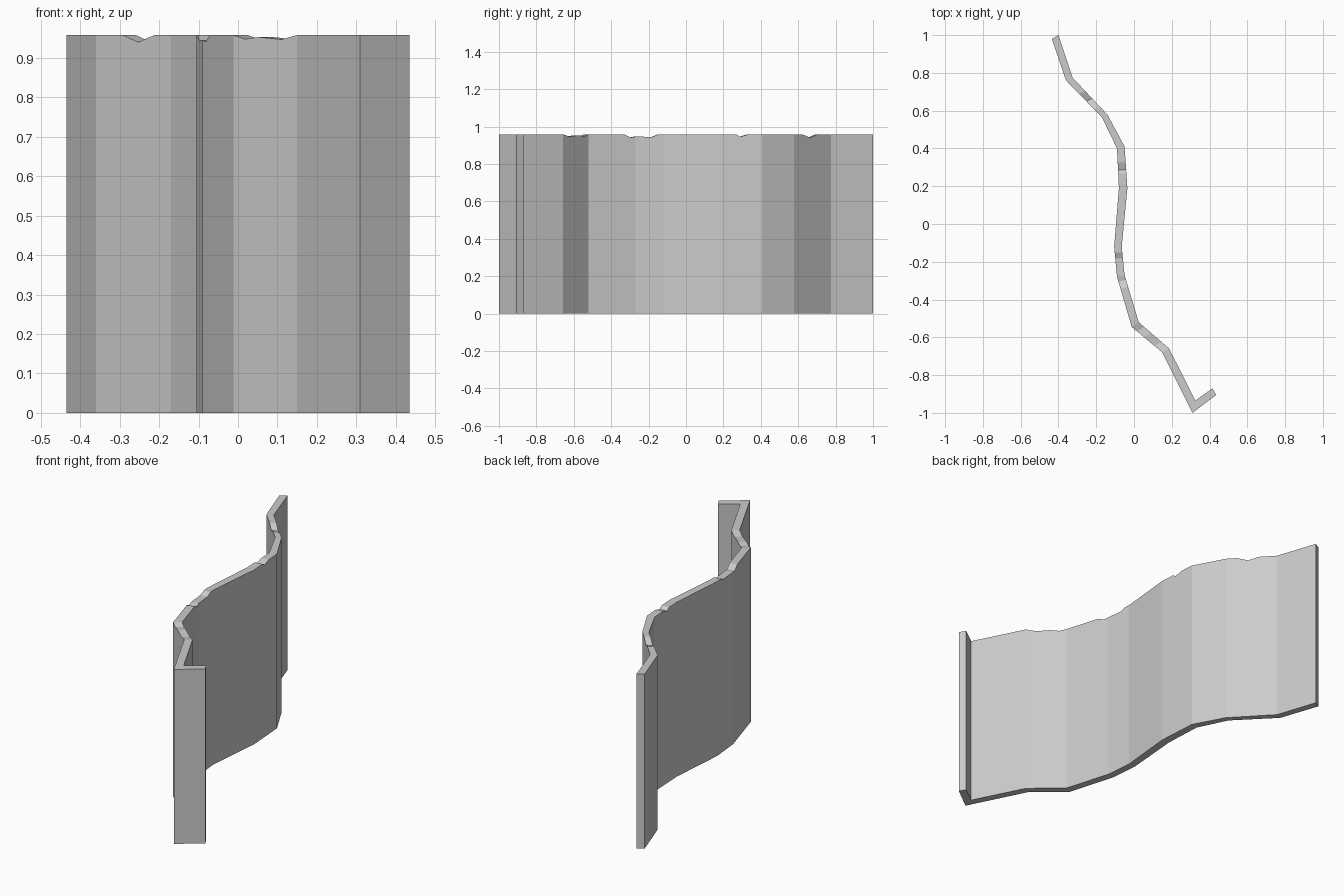
import bpy, bmesh
from mathutils import Vector

cube = bpy.data.objects.get("Cube")
if cube:
    bpy.data.objects.remove(cube, do_unlink=True)

HEIGHT = 0.958

# Plan of the wall: outer and inner corner at each bend, back to front
outer = [(-.435, .98), (-.36, .76), (-.17, .565), (-.09, .4), (-.08, .19), (-.105, -.12),
         (-.09, -.28), (-.012, -.545), (.15, -.68), (.31, -1), (.435, -.905)]
inner = [(-.4, 1), (-.325, .775), (-.14, .578), (-.05, .41), (-.035, .19), (-.065, -.12),
         (-.05, -.27), (.025, -.52), (.185, -.658), (.325, -.935), (.415, -.87)]

# Chips in the top edge: bend number plus fraction along its segment -> depth
chips = {1.36: 0, 1.56: .018, 1.68: .008, 1.78: 0,
         3.36: 0, 3.55: .013, 3.64: 0,
         5.2: 0, 5.4: .013, 6: .012, 6.1: .017, 6.24: 0,
         7.18: .01, 7.4: .005, 7.75: .011}


def along(side, s):
    i = min(int(s), len(side) - 2)
    return Vector(side[i]).lerp(Vector(side[i + 1]), s - i)


# Sweep a four-cornered section through every bend and chip
bm = bmesh.new()
rings = []
for s in sorted(set(range(len(outer))) | set(chips)):
    top = HEIGHT - chips.get(s, 0)
    a, b = along(outer, s), along(inner, s)
    rings.append([bm.verts.new((*p, z)) for p, z in ((a, 0), (b, 0), (b, top), (a, top))])
for r, q in zip(rings, rings[1:]):
    for k in range(4):
        n = (k + 1) % 4
        bm.faces.new((r[k], r[n], q[n], q[k]))
bm.faces.new(rings[0])
bm.faces.new(rings[-1])
bmesh.ops.recalc_face_normals(bm, faces=bm.faces)

mesh = bpy.data.meshes.new("wavy_wall")
bm.to_mesh(mesh)
bm.free()
wall = bpy.data.objects.new("wavy_wall", mesh)
bpy.context.collection.objects.link(wall)

# Plain grey material
grey = bpy.data.materials.new("light_grey")
grey.use_nodes = True
colour = (.6, .6, .6, 1)
grey.diffuse_color = colour
grey.node_tree.nodes["Principled BSDF"].inputs["Base Color"].default_value = colour
mesh.materials.append(grey)
